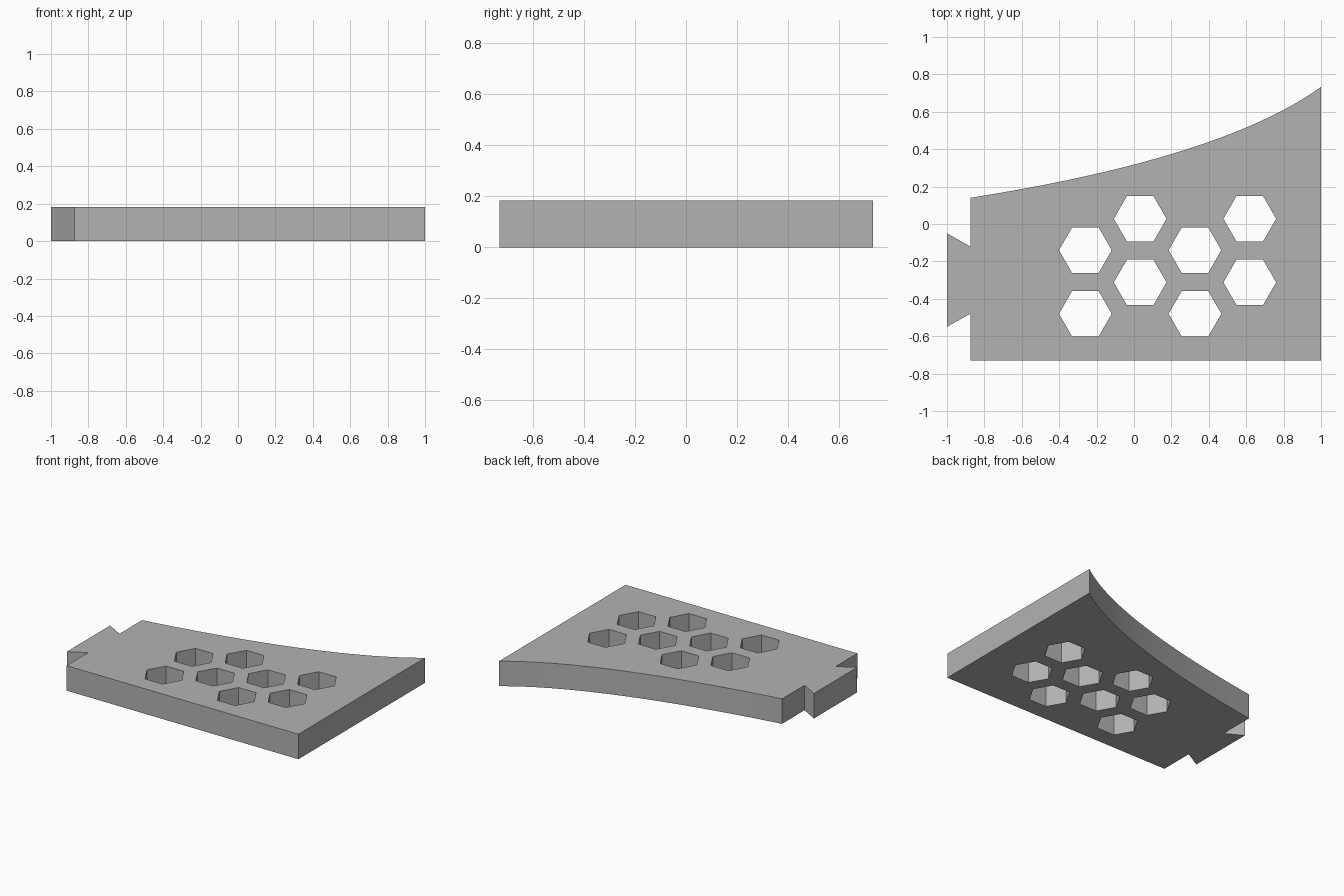
import bpy, bmesh, math
from mathutils import Vector

if "Cube" in bpy.data.objects:
    bpy.data.objects.remove(bpy.data.objects["Cube"])

THICK = 0.183

# Swept edge: quadratic curve from the wide end to the narrow end
a, c, b = Vector((1, 0.733)), Vector((0.473, 0.353)), Vector((-0.875, 0.14))
N = 24
sweep = [a * (1 - t) ** 2 + c * 2 * t * (1 - t) + b * t * t
         for t in (i / N for i in range(N + 1))]

# Plate outline with the dovetail tab on the narrow end
outline = [(p.x, p.y) for p in sweep] + [
    (-0.875, -0.12), (-1, -0.05), (-1, -0.55), (-0.875, -0.48),
    (-0.875, -0.73), (1, -0.73)]


def hexagon(cx, cy, r=0.141):
    return [(cx + r * math.cos(k * math.pi / 3), cy + r * math.sin(k * math.pi / 3))
            for k in range(6)]


# Staggered honeycomb holes: four columns of two
holes = [hexagon(-0.26 + 0.293 * col, (-0.14 if col % 2 == 0 else 0.028) - 0.34 * row)
         for col in range(4) for row in range(2)]

# Filled and extruded profile
curve = bpy.data.curves.new("plate_profile", 'CURVE')
curve.dimensions = '2D'
curve.fill_mode = 'BOTH'
curve.extrude = THICK / 2
for loop in [outline] + holes:
    s = curve.splines.new('POLY')
    s.points.add(len(loop) - 1)
    for pt, (x, y) in zip(s.points, loop):
        pt.co = (x, y, 0, 1)
    s.use_cyclic_u = True

plate = bpy.data.objects.new("honeycomb_plate", curve)
bpy.context.collection.objects.link(plate)
bpy.context.view_layer.objects.active = plate
plate.select_set(True)
bpy.ops.object.convert(target='MESH')
plate = bpy.context.object
plate.name = "honeycomb_plate"

# Weld caps to walls and rest the plate on the ground
bm = bmesh.new()
bm.from_mesh(plate.data)
bmesh.ops.remove_doubles(bm, verts=bm.verts, dist=0.0005)
bmesh.ops.recalc_face_normals(bm, faces=bm.faces)
bmesh.ops.translate(bm, verts=bm.verts, vec=(0, 0, THICK / 2))
bm.to_mesh(plate.data)
bm.free()

grey = bpy.data.materials.new("grey")
grey.diffuse_color = (0.45, 0.45, 0.45, 1)
grey.use_nodes = True
grey.node_tree.nodes["Principled BSDF"].inputs["Base Color"].default_value = grey.diffuse_color
plate.data.materials.clear()
plate.data.materials.append(grey)
bpy.ops.object.shade_smooth_by_angle(angle=math.radians(30))
